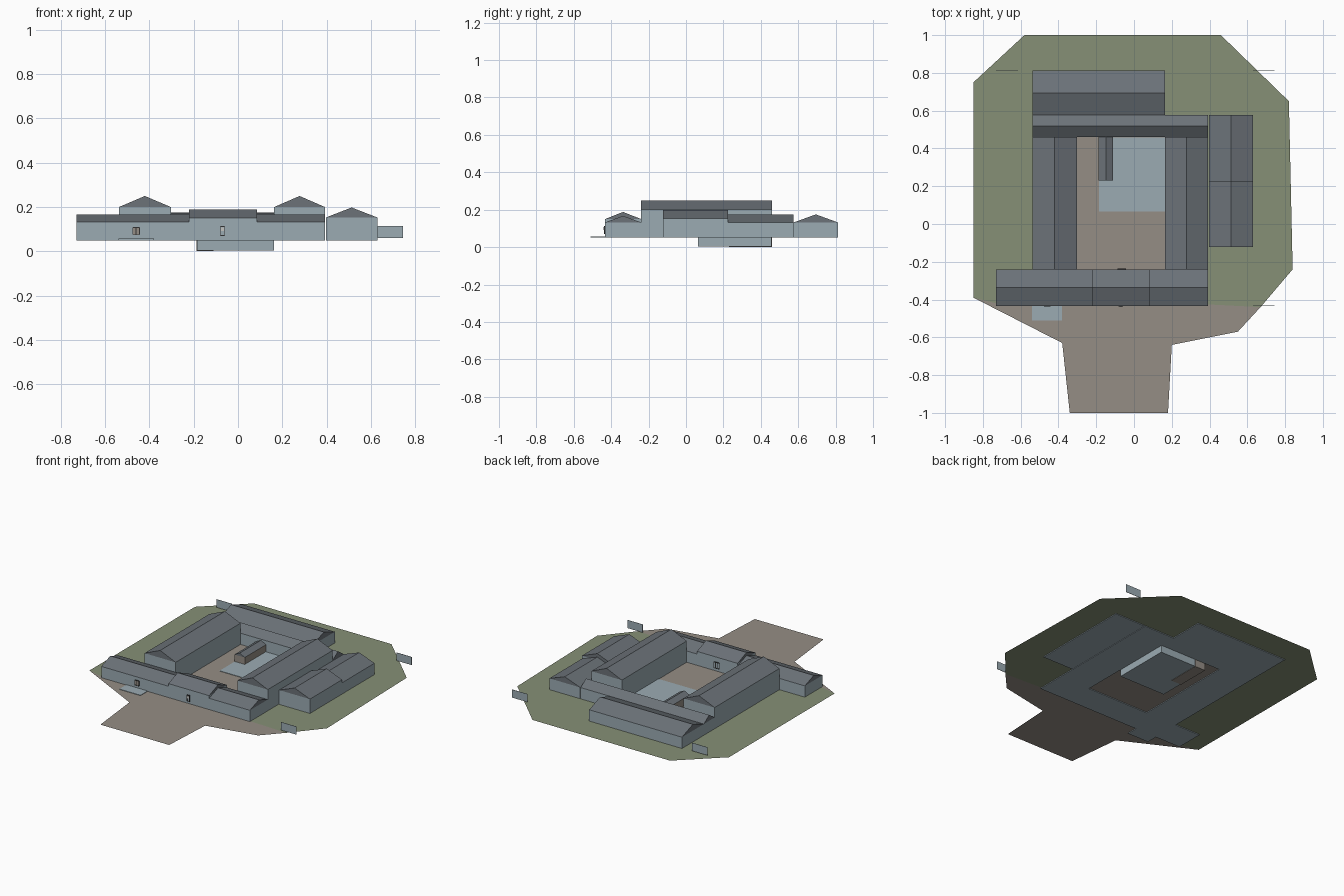
import bpy

if "Cube" in bpy.data.objects:
    bpy.data.objects.remove(bpy.data.objects["Cube"], do_unlink=True)


def material(name, r, g, b):
    m = bpy.data.materials.new(name)
    m.use_nodes = True
    m.diffuse_color = (r, g, b, 1)
    m.node_tree.nodes["Principled BSDF"].inputs["Base Color"].default_value = (r, g, b, 1)
    return m


WALL = material("pale blue grey", .33, .41, .45)
ROOF = material("slate grey", .15, .17, .19)
GRASS = material("grass green", .24, .28, .18)
EARTH = material("brown earth", .30, .27, .235)
DARK = material("dark timber", .03, .03, .03)
FRAME = material("light frame", .55, .55, .53)

BASE, GROUND = .05, .055


def mesh_object(name, verts, faces, mats, slots=None):
    me = bpy.data.meshes.new(name)
    me.from_pydata(verts, [], faces)
    for m in mats:
        me.materials.append(m)
    for p, s in zip(me.polygons, slots or [0] * len(faces)):
        p.material_index = s
    ob = bpy.data.objects.new(name, me)
    bpy.context.collection.objects.link(ob)
    return ob


def box(name, x, y, z, mat):
    verts = [(a, b, c) for c in z for b in y for a in x]
    faces = [(0, 2, 3, 1), (4, 5, 7, 6), (0, 1, 5, 4), (2, 6, 7, 3), (0, 4, 6, 2), (1, 3, 7, 5)]
    return mesh_object(name, verts, faces, [mat])


def house(name, x, y, eave, ridge, along, base=BASE, wall=WALL):
    """Walls to the eave, then a gabled roof with its ridge along one axis."""
    (u0, u1), (v0, v1) = (x, y) if along == "x" else (y, x)
    mid = (v0 + v1) / 2
    section = [(v0, base), (v1, base), (v1, eave), (mid, ridge), (v0, eave)]
    verts = [(u, v, z) if along == "x" else (v, u, z) for u in (u0, u1) for v, z in section]
    faces = [(i, (i + 1) % 5, (i + 1) % 5 + 5, i + 5) for i in range(5)]
    slots = [0, 0, 1, 1, 0]
    for k in (0, 5):
        faces += [(k, k + 1, k + 2, k + 4), (k + 4, k + 2, k + 3)]
        slots += [0, 1]
    ob = mesh_object(name, verts, faces, [wall, ROOF], slots)
    # consistent outward normals
    import bmesh
    bm = bmesh.new()
    bm.from_mesh(ob.data)
    bmesh.ops.recalc_face_normals(bm, faces=bm.faces)
    bm.to_mesh(ob.data)
    bm.free()


def sheet(name, outline, mat, z=GROUND):
    mesh_object(name, [(a, b, z) for a, b in outline], [tuple(range(len(outline)))], [mat])


# Ground: lawn halves around the courtyard, front apron with drive, courtyard floor
sheet("lawn_right", [(-.07, 1), (-.58, 1), (-.85, .75), (-.85, -.39), (-.73, -.42),
                     (-.42, -.42), (-.42, .52), (-.07, .52)], GRASS)
sheet("lawn_left", [(-.07, 1), (-.07, .52), (.28, .52), (.28, -.42), (.67, -.44),
                    (.84, -.24), (.82, .65), (.46, 1)], GRASS)
sheet("front_apron", [(-.85, -.39), (-.38, -.63), (-.34, -1), (.18, -1), (.20, -.64),
                      (.55, -.57), (.67, -.44), (.39, -.42), (-.73, -.42)], EARTH)
sheet("courtyard_floor", [(-.32, -.26), (.18, -.26), (.18, .48), (-.32, .48)], EARTH)

# Sunken paved block in the courtyard and entrance slab
box("courtyard_pool", (-.185, .163), (.065, .457), (.003, .058), WALL)
box("entrance_slab", (-.54, -.38), (-.51, -.43), (.05, .058), WALL)

# Buildings
house("front_range_right", (-.73, -.222), (-.433, -.24), .132, .167, "x")
house("front_range_middle", (-.222, .085), (-.433, -.24), .15, .188, "x")
house("front_range_left", (.085, .393), (-.433, -.24), .132, .167, "x")
house("right_hall", (-.538, -.303), (-.24, .46), .2, .25, "y")
house("left_hall", (.163, .393), (-.24, .46), .2, .25, "y")
house("rear_passage", (-.538, .393), (.46, .576), .132, .172, "x")
house("rear_hall", (-.538, .163), (.576, .812), .132, .175, "x")
house("side_hall_front", (.397, .629), (-.122, .225), .153, .198, "y")
house("side_hall_rear", (.397, .629), (.225, .576), .132, .174, "y")
house("courtyard_shed", (-.188, -.11), (.23, .46), .105, .125, "y", base=.001, wall=EARTH)

# Free-standing corner panels
for name, x, y in (("rear_right", -.73, .812), ("rear_left", .63, .812), ("front_left", .63, -.432)):
    box(name + "_panel", (x, x + .115), (y - .001, y + .001), (.06, .115), WALL)


def lattice(name, x, y, w, z0, z1, back, bars, bar_mat):
    """Thin panel with upright bars and two rails."""
    box(name + "_panel", (x - w / 2, x + w / 2), (y - .002, y + .002), (z0, z1), back)
    for i in range(bars):
        c = x - w / 2 + w * i / (bars - 1)
        box(name + "_bar", (c - .002, c + .002), (y - .004, y + .004), (z0, z1), bar_mat)
    for z in (z0, z1):
        box(name + "_rail", (x - w / 2, x + w / 2), (y - .004, y + .004), (z - .002, z + .002), bar_mat)


# Gate and window in the front range
lattice("gate", -.07, -.434, .02, .072, .112, WALL, 2, DARK)
box("gate_light", (-.076, -.064), (-.44, -.434), (.092, .108), FRAME)
lattice("front_window", -.46, -.434, .03, .075, .108, EARTH, 3, DARK)
lattice("inner_gate", -.065, -.239, .04, .075, .115, WALL, 4, DARK)
